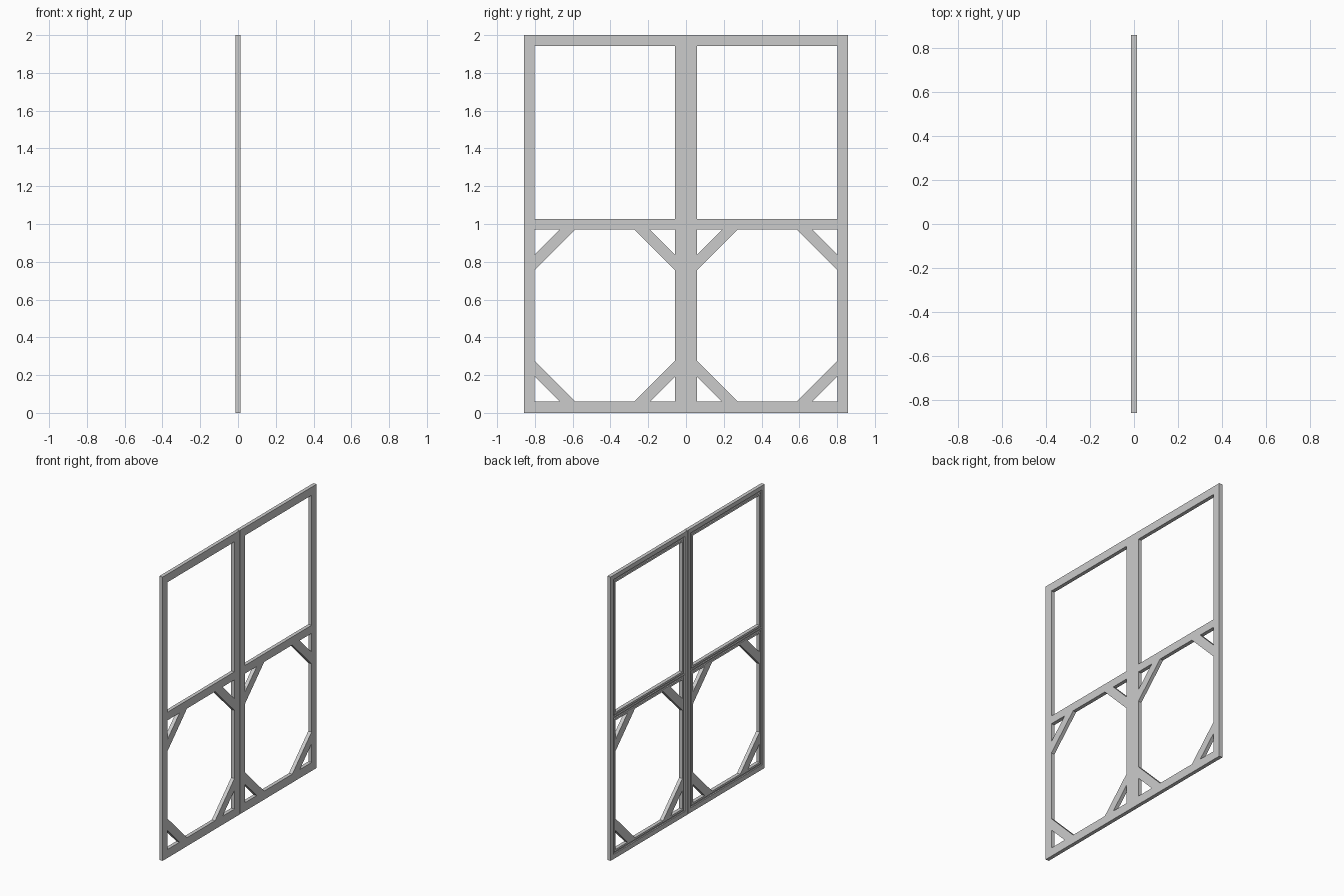
import bpy, bmesh

if "Cube" in bpy.data.objects:
    bpy.data.objects.remove(bpy.data.objects["Cube"])

T = 0.013                      # half thickness
Y0, Y1 = 0.001, 0.857          # one door leaf
A, B = 0.058, 0.801            # opening sides
OPENINGS = [(0.06, 0.97), (1.027, 1.943)]


def prism(name, pts, x0, x1):
    """Extrude a (y, z) outline between two x planes."""
    bm = bmesh.new()
    f = bm.faces.new([bm.verts.new((x0, y, z)) for y, z in pts])
    r = bmesh.ops.extrude_face_region(bm, geom=[f])
    vs = [v for v in r['geom'] if isinstance(v, bmesh.types.BMVert)]
    bmesh.ops.translate(bm, verts=vs, vec=(x1 - x0, 0, 0))
    bmesh.ops.recalc_face_normals(bm, faces=bm.faces)
    me = bpy.data.meshes.new(name)
    bm.to_mesh(me)
    bm.free()
    ob = bpy.data.objects.new(name, me)
    bpy.context.collection.objects.link(ob)
    return ob


def rect(y0, y1, z0, z1):
    return [(y0, z0), (y1, z0), (y1, z1), (y0, z1)]


def cut(ob, pts, x0, x1):
    c = prism("cutter", pts, x0, x1)
    c.hide_render = True
    m = ob.modifiers.new("cut", 'BOOLEAN')
    m.operation = 'DIFFERENCE'
    m.solver = 'EXACT'
    m.object = c
    bpy.context.view_layer.objects.active = ob
    bpy.ops.object.modifier_apply(modifier=m.name)
    bpy.data.objects.remove(c)


def mirrored(ob, name):
    """Copy to the other leaf across y = 0."""
    me = ob.data.copy()
    for v in me.vertices:
        v.co.y = -v.co.y
    me.flip_normals()
    bpy.context.collection.objects.link(bpy.data.objects.new(name, me))


# Door frame with two openings and a screen groove round each on the -x face
frame = prism("door_frame_right", rect(Y0, Y1, 0, 2), -T, T)
G0, G1 = 0.014, 0.027          # groove offset from the opening
for z0, z1 in OPENINGS:
    cut(frame, rect(A, B, z0, z1), -0.1, 0.1)
    for bar in (rect(A - G1, A - G0, z0 - G1, z1 + G1),
                rect(B + G0, B + G1, z0 - G1, z1 + G1),
                rect(A - G1, B + G1, z0 - G1, z0 - G0),
                rect(A - G1, B + G1, z1 + G0, z1 + G1)):
        cut(frame, bar, -0.1, -T + 0.009)
mirrored(frame, "door_frame_left")

# Diagonal corner braces in the lower opening
z0, z1 = OPENINGS[0]
S, L = 0.132, 0.215            # near and far leg of each brace
for zn, z, d in (("bottom", z0, 1), ("top", z1, -1)):
    for yn, y, e in (("inner", A, 1), ("outer", B, -1)):
        pts = [(y, z + d * S), (y + e * S, z), (y + e * L, z), (y, z + d * L)]
        n = f"brace_{zn}_{yn}"
        ob = prism(n + "_right", pts, -T, T)
        mirrored(ob, n + "_left")
